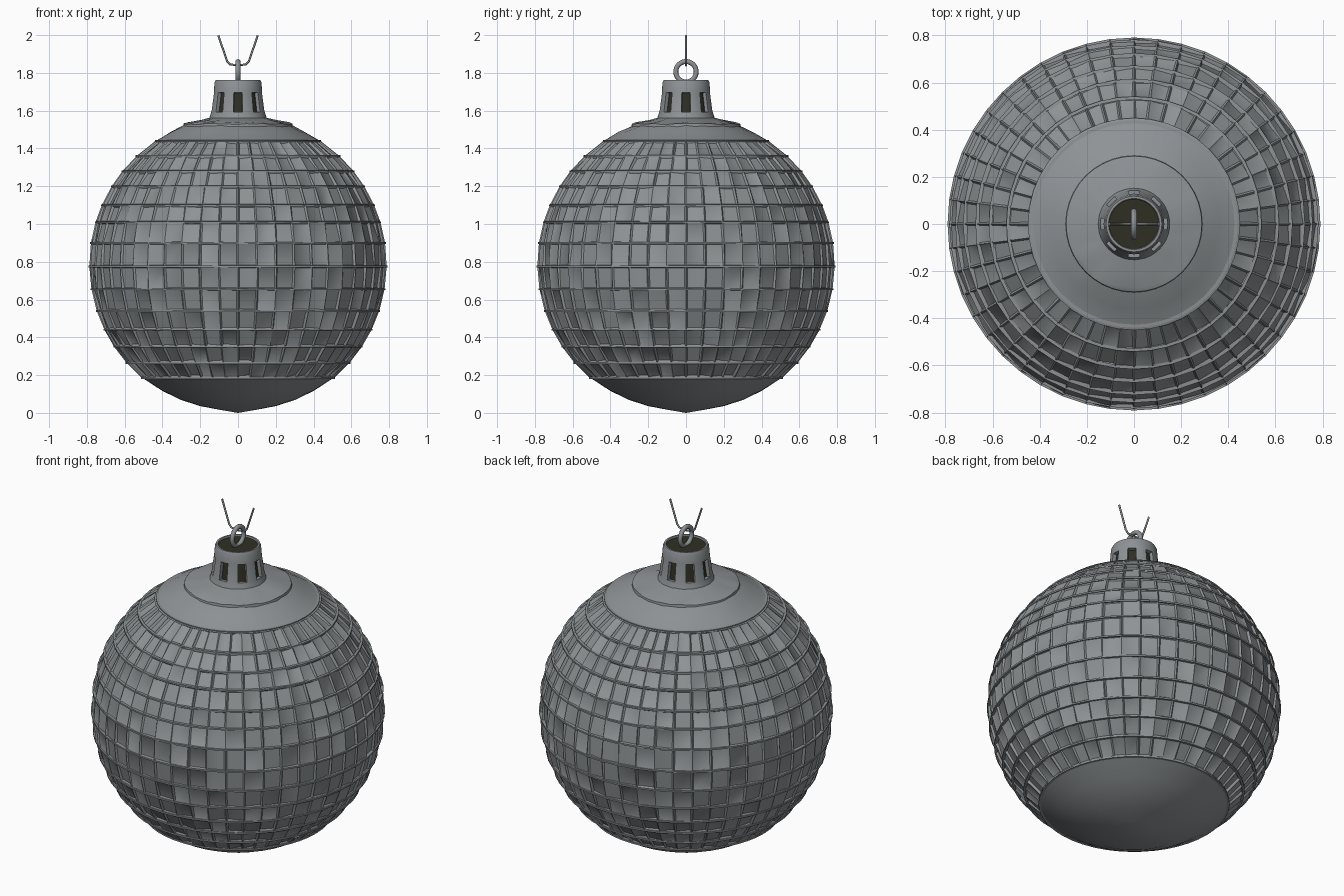
import bpy, bmesh, math, random
from mathutils import Vector

if "Cube" in bpy.data.objects:
    bpy.data.objects.remove(bpy.data.objects["Cube"])

random.seed(4)
TAU = 2 * math.pi
CZ, R = 0.785, 0.787          # ball centre height and radius


def material(name, rgb):
    m = bpy.data.materials.new(name)
    m.diffuse_color = (*rgb, 1)
    m.use_nodes = True
    m.node_tree.nodes["Principled BSDF"].inputs["Base Color"].default_value = m.diffuse_color
    return m


SILVER = material("silver_grey", (0.27, 0.29, 0.30))
DARK = material("dark_hollow", (0.03, 0.028, 0.017))


def finish(name, bm, angle=35):
    bmesh.ops.recalc_face_normals(bm, faces=bm.faces)
    me = bpy.data.meshes.new(name)
    bm.to_mesh(me)
    bm.free()
    me.materials.append(SILVER)
    me.materials.append(DARK)
    ob = bpy.data.objects.new(name, me)
    bpy.context.collection.objects.link(ob)
    bpy.ops.object.select_all(action='DESELECT')
    ob.select_set(True)
    bpy.context.view_layer.objects.active = ob
    bpy.ops.object.shade_smooth_by_angle(angle=math.radians(angle))
    return ob


def lathe(bm, profile, n):
    """Spin an (r, z) profile; returns faces as rows[ring][segment]."""
    rings = []
    for r, z in profile:
        if r == 0:
            rings.append([bm.verts.new((0, 0, z))] * n)
        else:
            rings.append([bm.verts.new((r * math.cos(TAU * i / n), r * math.sin(TAU * i / n), z))
                          for i in range(n)])
    rows = []
    for a, b in zip(rings, rings[1:]):
        row = []
        for i in range(n):
            j = (i + 1) % n
            row.append(bm.faces.new(list(dict.fromkeys((a[i], a[j], b[j], b[i])))))
        rows.append(row)
    return rows


def ball_r(z):
    return math.sqrt(max(R * R - (z - CZ) ** 2, 0))


# Mirror-tiled ball: recessed, randomly dented tiles between raised bands
heights = [0.185, 0.265, 0.35, 0.44, 0.54, 0.655, 0.775, 0.9, 1.01,
           1.10, 1.20, 1.28, 1.36, 1.44]
bm = bmesh.new()
rows = lathe(bm, [(ball_r(z), z) for z in heights], 48)
bmesh.ops.recalc_face_normals(bm, faces=bm.faces)
centre = Vector((0, 0, CZ))
tiles = [f for row in rows for f in row]
if tiles[0].normal.dot(tiles[0].calc_center_median() - centre) < 0:
    bmesh.ops.reverse_faces(bm, faces=bm.faces)
bmesh.ops.inset_individual(bm, faces=tiles, thickness=0.011, depth=-0.007)
for f in tiles:
    for v in f.verts:
        d = (v.co - centre).normalized()
        v.co += d * random.uniform(-0.008, 0.006)
finish("tiled_ball", bm, 40)

# Raised bands between the tile rows
bm = bmesh.new()
for z in heights:
    r = ball_r(z)
    loop = [(r - 0.01, z - 0.005), (r + 0.004, z - 0.005),
            (r + 0.004, z + 0.004), (r - 0.01, z + 0.005)]
    lathe(bm, loop, 48)
finish("tile_bands", bm, 50)

# Smooth shoulder with soft radial creases, stepped under a raised collar edge
bm = bmesh.new()
lathe(bm, [(0.45, 1.436), (0.435, 1.44), (0.36, 1.485), (0.29, 1.518), (0.288, 1.53),
           (0.27, 1.536), (0.20, 1.548), (0.14, 1.565), (0.10, 1.57)], 40)
for v in bm.verts:
    if 1.47 < v.co.z < 1.55:
        v.co.z += random.uniform(-0.004, 0.004)
finish("shoulder", bm, 40)

# Smooth bottom with a shallow point
bm = bmesh.new()
lathe(bm, [(0.51, 0.187), (0.495, 0.178), (0.40, 0.116), (0.30, 0.068),
           (0.20, 0.036), (0.10, 0.017), (0, 0)], 40)
finish("bottom", bm, 40)

# Tapered cap with eight dark slots and a dark top
bm = bmesh.new()
rows = lathe(bm, [(0.155, 1.55), (0.148, 1.575), (0.143, 1.59), (0.128, 1.70),
                  (0.124, 1.75), (0.118, 1.763), (0.108, 1.763), (0.105, 1.755),
                  (0, 1.755)], 64)
bmesh.ops.recalc_face_normals(bm, faces=bm.faces)
for f in rows[-1]:
    f.material_index = 1
for k in range(8):
    slot = [rows[2][(8 * k + s) % 64] for s in (-2, -1, 0, 1)]
    bmesh.ops.inset_region(bm, faces=slot, thickness=0.004, depth=0)
    bmesh.ops.inset_region(bm, faces=slot, thickness=0.001, depth=-0.02)
    for f in slot:
        f.material_index = 1
finish("cap", bm, 40)

# Hanging ring, standing in the y-z plane
bpy.ops.mesh.primitive_torus_add(major_radius=0.054, minor_radius=0.013, major_segments=32,
                                 minor_segments=10, location=(0, 0, 1.806),
                                 rotation=(0, math.pi / 2, 0))
ring = bpy.context.object
ring.name = "hanging_ring"
ring.data.materials.append(SILVER)
bpy.ops.object.shade_smooth()

# Bent wire hook passing through the ring
cu = bpy.data.curves.new("wire_hook", 'CURVE')
cu.dimensions = '3D'
cu.bevel_depth = 0.0055
cu.bevel_resolution = 2
cu.use_fill_caps = True
pts = [(-0.104, 1.998), (-0.058, 1.862), (-0.042, 1.845), (0, 1.84),
       (0.042, 1.845), (0.058, 1.862), (0.104, 1.998)]
sp = cu.splines.new('POLY')
sp.points.add(len(pts) - 1)
for p, (x, z) in zip(sp.points, pts):
    p.co = (x, 0, z, 1)
cu.materials.append(SILVER)
bpy.context.collection.objects.link(bpy.data.objects.new("wire_hook", cu))
